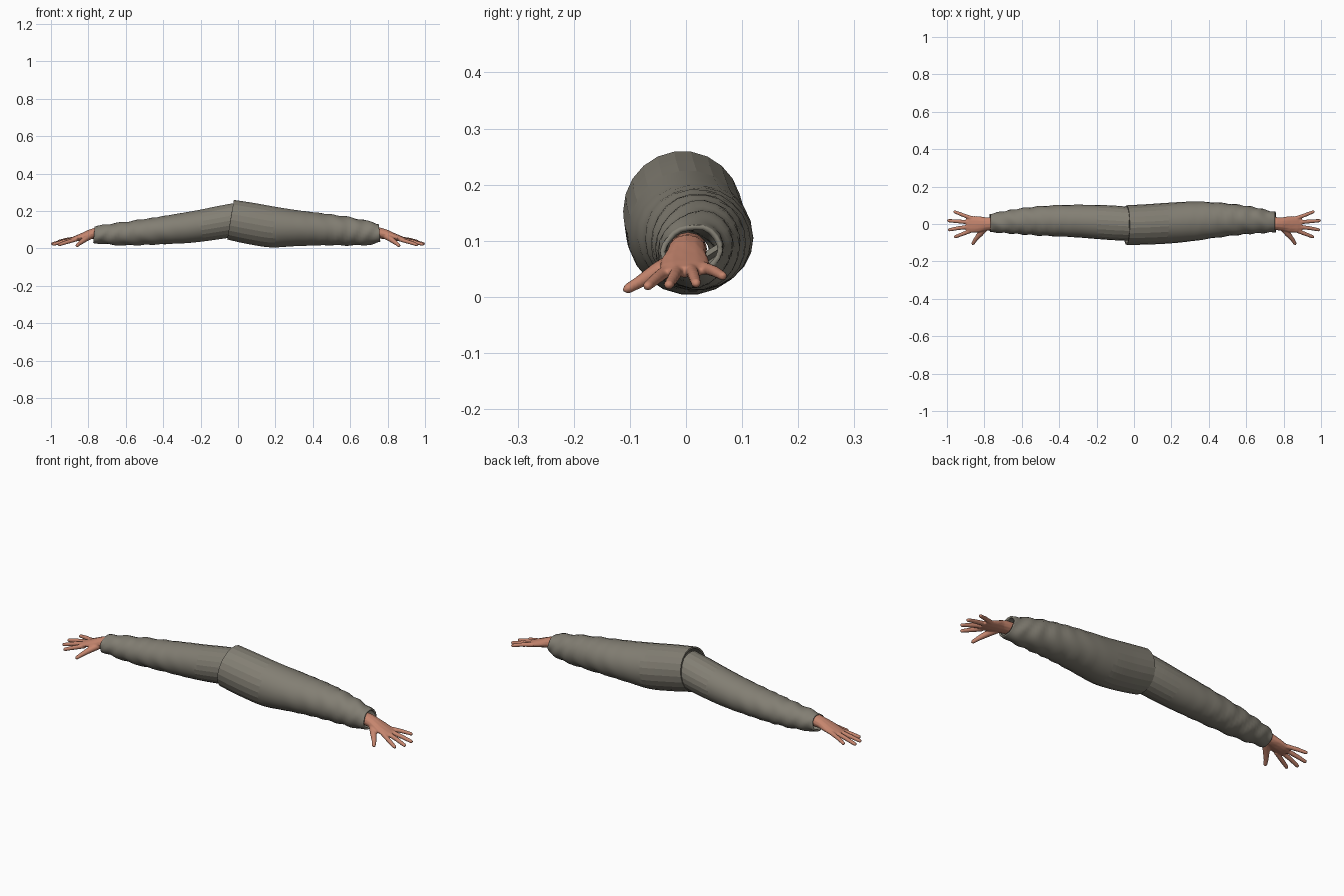
import bpy, bmesh, math
from mathutils import Vector

cube = bpy.data.objects.get("Cube")
if cube:
    bpy.data.objects.remove(cube, do_unlink=True)


def material(name, rgb):
    m = bpy.data.materials.new(name)
    m.use_nodes = True
    m.diffuse_color = (*rgb, 1)
    m.node_tree.nodes["Principled BSDF"].inputs["Base Color"].default_value = (*rgb, 1)
    return m


CLOTH = material("grey_olive_cloth", (0.225, 0.21, 0.172))
SKIN = material("skin", (0.56, 0.235, 0.155))


def make_object(name, bm, mat):
    mesh = bpy.data.meshes.new(name)
    bm.to_mesh(mesh)
    bm.free()
    mesh.materials.append(mat)
    obj = bpy.data.objects.new(name, mesh)
    bpy.context.collection.objects.link(obj)
    return obj


def loft(bm, rings, capped=False):
    """Bridge a list of point rings into a tube."""
    loops = [[bm.verts.new(p) for p in ring] for ring in rings]
    n = len(loops[0])
    for a, b in zip(loops, loops[1:]):
        for i in range(n):
            j = (i + 1) % n
            bm.faces.new((a[i], a[j], b[j], b[i]))
    if capped:
        bm.faces.new(loops[0][::-1])
        bm.faces.new(loops[-1])


def blend(keys, i, t):
    """Catmull-Rom interpolation between key sections."""
    k = [keys[min(max(i + d, 0), len(keys) - 1)] for d in (-1, 0, 1, 2)]
    return [b + 0.5 * t * (c - a + t * (2 * a - 5 * b + 4 * c - d + t * (3 * (b - c) + d - a)))
            for a, b, c, d in zip(*k)]


def sleeve(name, keys, sides=22, steps=6):
    """Open cloth tube; each key is x, tilt, y min, y max, z min, z max."""
    rings = []
    for i in range(len(keys) - 1):
        last = i == len(keys) - 2
        for s in range(steps + last):
            x, tilt, y0, y1, z0, z1 = blend(keys, i, s / steps)
            # folds grow towards the cuff
            fold = 0.0028 * min(max((abs(x) - 0.25) / 0.3, 0), 1)
            ring = []
            for j in range(sides):
                a = math.tau * j / sides
                c, sn = math.cos(a), math.sin(a)
                r = fold * math.sin(75 * x + 2.2 * math.sin(2 * a + 9 * x)) - fold * 0.5
                ring.append((x + tilt * sn,
                             (y0 + y1) / 2 + ((y1 - y0) / 2 + r) * c,
                             (z0 + z1) / 2 + ((z1 - z0) / 2 + r) * sn))
            rings.append(ring)
    bm = bmesh.new()
    loft(bm, rings)
    # crisp panels around the shoulder, soft cloth below
    for f in bm.faces:
        f.smooth = abs(f.calc_center_median().x) > 0.19
    obj = make_object(name, bm, CLOTH)
    mod = obj.modifiers.new("thickness", "SOLIDIFY")
    mod.thickness = 0.009
    mod.offset = -1
    return obj


# Sleeves, the left shoulder opening overlapping the right one
sleeve("left_sleeve", [
    (-0.040, 0.018, -0.112, 0.100, 0.046, 0.260),
    (0.070, 0.018, -0.110, 0.106, 0.022, 0.243),
    (0.190, 0.016, -0.104, 0.114, 0.004, 0.222),
    (0.310, 0.012, -0.092, 0.120, 0.010, 0.204),
    (0.440, 0.008, -0.074, 0.116, 0.014, 0.189),
    (0.560, 0.004, -0.060, 0.104, 0.014, 0.174),
    (0.650, 0.000, -0.052, 0.090, 0.015, 0.157),
    (0.715, -0.003, -0.048, 0.074, 0.020, 0.143),
    (0.757, -0.004, -0.045, 0.064, 0.033, 0.131)])

sleeve("right_sleeve", [
    (-0.770, 0.004, -0.045, 0.056, 0.028, 0.116),
    (-0.720, 0.003, -0.048, 0.065, 0.022, 0.127),
    (-0.640, 0.000, -0.054, 0.080, 0.015, 0.138),
    (-0.540, -0.004, -0.061, 0.093, 0.015, 0.152),
    (-0.420, -0.008, -0.067, 0.101, 0.020, 0.169),
    (-0.300, -0.012, -0.072, 0.103, 0.026, 0.188),
    (-0.200, -0.014, -0.080, 0.102, 0.036, 0.205),
    (-0.100, -0.016, -0.087, 0.098, 0.050, 0.225),
    (-0.010, -0.016, -0.090, 0.090, 0.064, 0.242)])


def limb(bm, path, side_sign):
    """Capped tube along points (x, y, z, half width, half thickness)."""
    pts = [Vector((p[0] * side_sign, p[1], p[2])) for p in path]
    rings = []
    for i, (p, (_, _, _, w, h)) in enumerate(zip(pts, path)):
        d = (pts[min(i + 1, len(pts) - 1)] - pts[max(i - 1, 0)]).normalized()
        side = d.cross(Vector((0, 0, 1))).normalized()
        up = side.cross(d)
        rings.append([p + side * w * math.cos(math.tau * j / 12) + up * h * math.sin(math.tau * j / 12)
                      for j in range(12)])
    loft(bm, rings, capped=True)


def finger(bm, base, middle, tip, r, side_sign):
    base, middle, tip = map(Vector, (base, middle, tip))
    end = tip + (tip - middle).normalized() * r * 0.6
    limb(bm, [(*base, r * 1.1, r * 1.1), (*middle, r, r),
              (*tip, r * 0.85, r * 0.8), (*end, r * 0.4, r * 0.4)], side_sign)


def hand(name, s):
    bm = bmesh.new()
    # forearm, wrist and palm
    limb(bm, [(0.68, 0.004, 0.086, 0.034, 0.030), (0.76, 0.002, 0.081, 0.035, 0.030),
              (0.79, 0.000, 0.075, 0.036, 0.026), (0.83, -0.002, 0.063, 0.044, 0.020),
              (0.87, -0.002, 0.051, 0.045, 0.015), (0.897, -0.001, 0.044, 0.036, 0.010)], s)
    # thumb
    limb(bm, [(0.79, -0.015, 0.066, 0.018, 0.018), (0.822, -0.052, 0.046, 0.016, 0.015),
              (0.848, -0.084, 0.026, 0.011, 0.011), (0.861, -0.105, 0.014, 0.009, 0.009),
              (0.864, -0.111, 0.011, 0.004, 0.004)], s)
    # index, middle, ring and little finger
    finger(bm, (0.865, -0.033, 0.048), (0.918, -0.054, 0.032), (0.957, -0.069, 0.019), 0.0105, s)
    finger(bm, (0.875, -0.014, 0.049), (0.938, -0.022, 0.035), (0.988, -0.031, 0.021), 0.0105, s)
    finger(bm, (0.875, 0.009, 0.050), (0.940, 0.014, 0.037), (0.993, 0.018, 0.024), 0.0105, s)
    finger(bm, (0.865, 0.030, 0.053), (0.920, 0.050, 0.046), (0.960, 0.066, 0.037), 0.0100, s)
    bmesh.ops.recalc_face_normals(bm, faces=bm.faces)
    obj = make_object(name, bm, SKIN)
    # fuse palm and fingers into one soft skin
    fuse = obj.modifiers.new("fuse", "REMESH")
    fuse.mode = "VOXEL"
    fuse.voxel_size = 0.0035
    fuse.use_smooth_shade = True
    soft = obj.modifiers.new("soften", "SMOOTH")
    soft.factor = 0.5
    soft.iterations = 3


hand("left_hand", 1)
hand("right_hand", -1)
